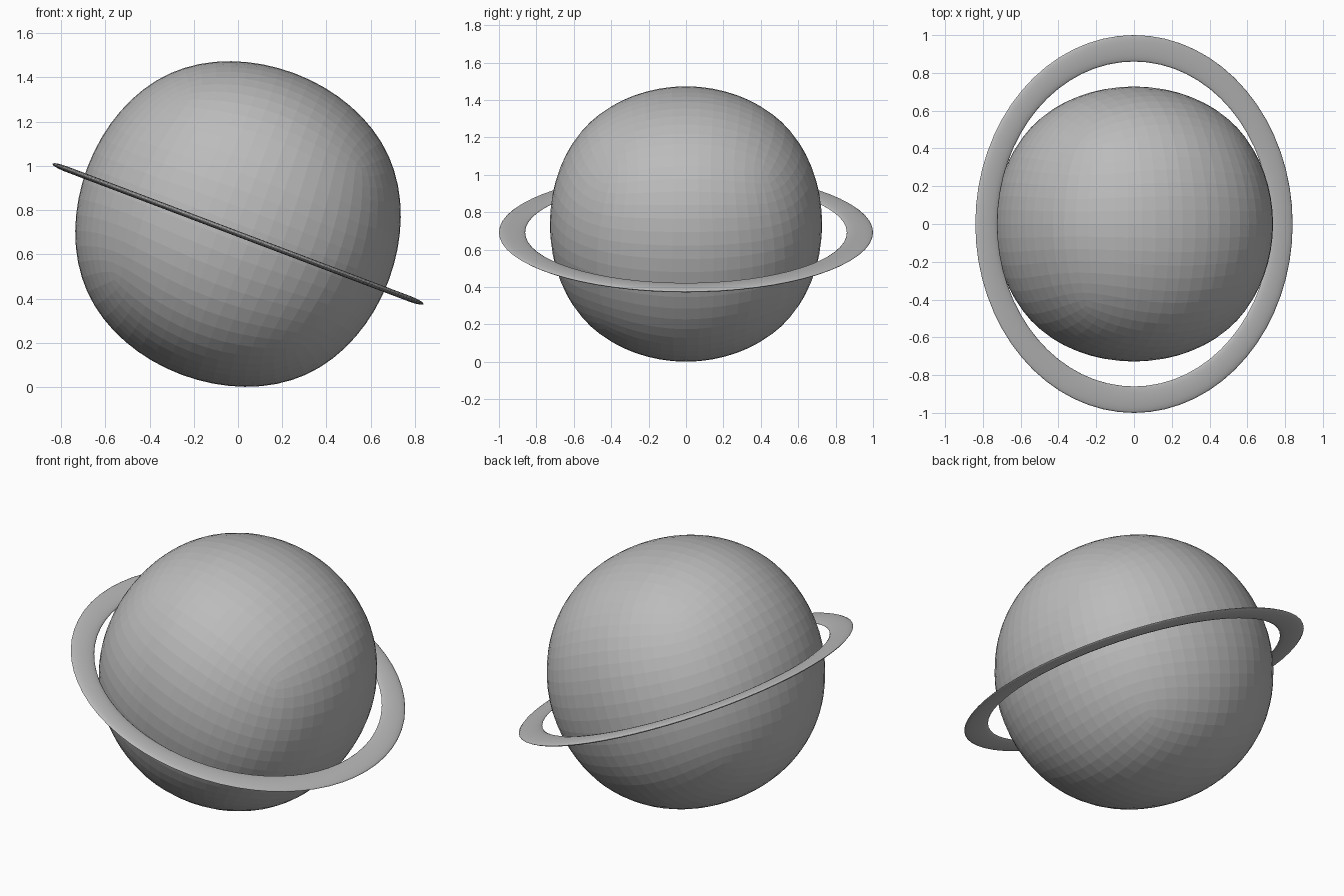
import bpy, math

if "Cube" in bpy.data.objects:
    bpy.data.objects.remove(bpy.data.objects["Cube"])

grey = bpy.data.materials.new("plain grey")
grey.diffuse_color = (0.5, 0.5, 0.5, 1)
grey.use_nodes = True
grey.node_tree.nodes["Principled BSDF"].inputs["Base Color"].default_value = grey.diffuse_color

TILT = math.radians(20.7)

# Planet: a cube rounded by subdivision, slightly fuller along its edges
bpy.ops.mesh.primitive_cube_add(size=2, location=(0, 0, 0.737),
                                rotation=(0, TILT, 0))
planet = bpy.context.object
planet.name = "planet"
planet.scale = (0.728 / 0.8395,) * 3
sub = planet.modifiers.new("rounding", 'SUBSURF')
sub.levels = sub.render_levels = 4
planet.data.materials.append(grey)

# Ring: a flattened torus, tilted, a little narrower across the tilt
bpy.ops.mesh.primitive_torus_add(major_radius=0.93, minor_radius=0.07,
                                 major_segments=64, minor_segments=12,
                                 location=(0, 0, 0.692), rotation=(0, TILT, 0))
ring = bpy.context.object
ring.name = "ring"
ring.scale = (0.898, 1, 0.18)
ring.data.materials.append(grey)
bpy.ops.object.shade_smooth()
